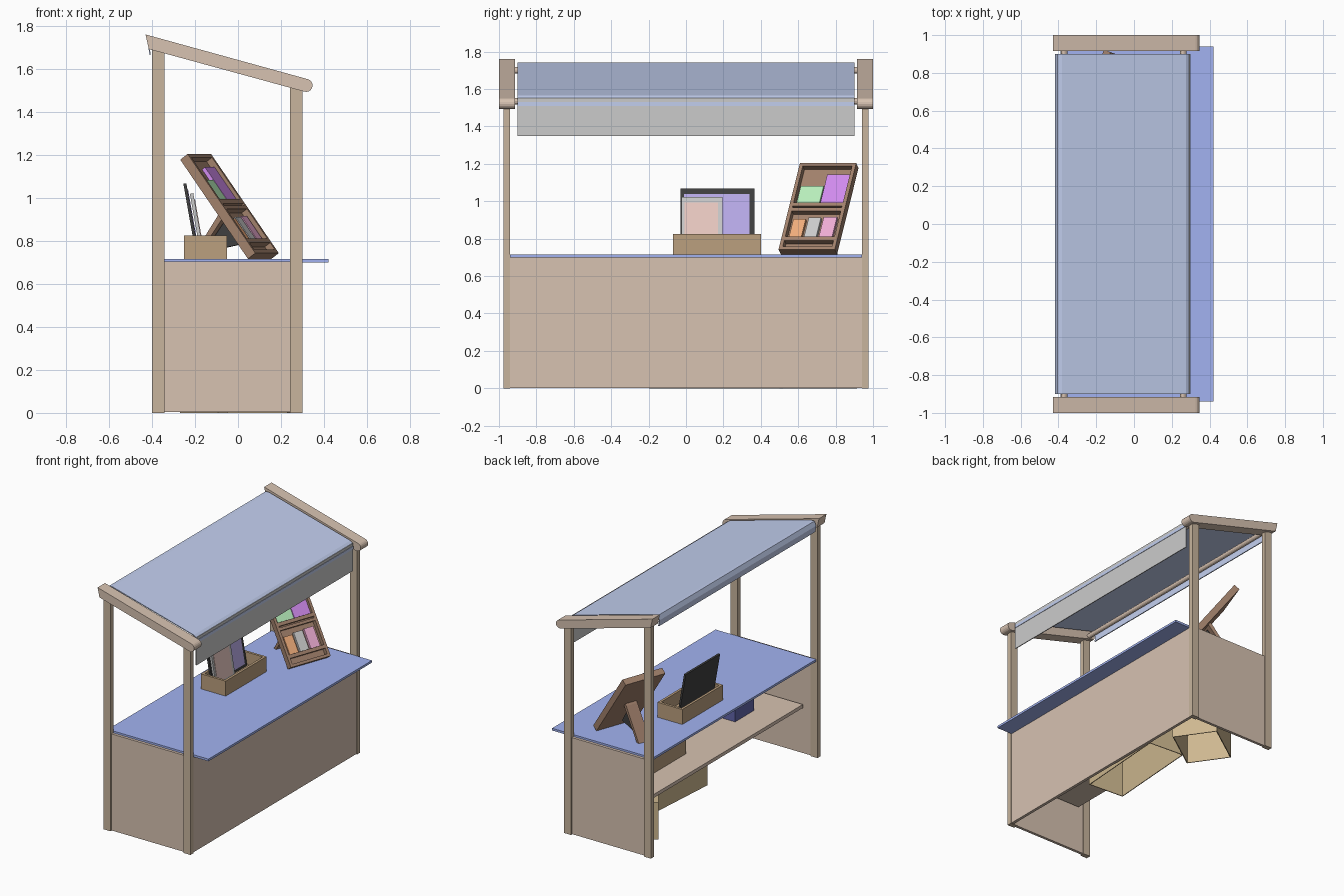
import bpy, bmesh, math
from mathutils import Matrix, Vector

if "Cube" in bpy.data.objects:
    bpy.data.objects.remove(bpy.data.objects["Cube"])

def mat(name, c):
    m = bpy.data.materials.new(name)
    m.diffuse_color = (*c, 1)
    m.use_nodes = True
    m.node_tree.nodes["Principled BSDF"].inputs["Base Color"].default_value = m.diffuse_color
    return m

WOOD = mat("light_wood", (.68, .54, .44))
POST = mat("post_wood", (.58, .46, .34))
BLUE = mat("counter_blue", (.36, .45, .88))
CLOTH = mat("awning_blue", (.54, .62, .86))
GREY = mat("valance_grey", (.68, .68, .68))
TRAY = mat("tray_wood", (.50, .35, .21))
DARK = mat("stand_wood", (.36, .22, .15))
BLACK = mat("black", (.05, .05, .05))
CARD = mat("cardboard", (.62, .48, .28))
NAVY = mat("navy", (.12, .13, .40))

def finish(name, bm, m):
    bmesh.ops.recalc_face_normals(bm, faces=bm.faces)
    me = bpy.data.meshes.new(name)
    bm.to_mesh(me)
    bm.free()
    ob = bpy.data.objects.new(name, me)
    bpy.context.collection.objects.link(ob)
    me.materials.append(m)
    return ob

def box(name, x, y, z, m, M=None):
    """Box from (min, max) ranges, optionally placed by matrix M."""
    bm = bmesh.new()
    bmesh.ops.create_cube(bm, size=1)
    for v in bm.verts:
        v.co = Vector([(r[0] + r[1]) / 2 + c * (r[1] - r[0]) for r, c in zip((x, y, z), v.co)])
    ob = finish(name, bm, m)
    if M:
        ob.matrix_world = M
    return ob

def extrude_y(name, pts, y0, y1, m, closed=True):
    """Sweep an x-z profile along y."""
    bm = bmesh.new()
    a = [bm.verts.new((x, y0, z)) for x, z in pts]
    b = [bm.verts.new((x, y1, z)) for x, z in pts]
    n = len(pts)
    for i in range(n if closed else n - 1):
        j = (i + 1) % n
        bm.faces.new((a[i], a[j], b[j], b[i]))
    if closed:
        bm.faces.new(a)
        bm.faces.new(b)
    return finish(name, bm, m)

def tray(name, x, y, z, m, t=.018):
    box(name + "_base", x, y, (z[0], z[0] + t), m)
    for i in (0, 1):
        s = 1 - 2 * i
        box(name + "_side", tuple(sorted((x[i], x[i] + s * t))), y, z, m)
        box(name + "_end", (x[0] + t, x[1] - t), tuple(sorted((y[i], y[i] + s * t))), z, m)

# posts, side panels and roof rails at both ends
arc = [(.317 + .03 * math.cos(math.radians(t)), 1.523 + .03 * math.sin(math.radians(t)))
       for t in range(-105, 76, 20)]
rail = [(-.43, 1.76), (-.415, 1.692)] + arc
for s in (-1, 1):
    def ys(a, b):
        return tuple(sorted((s * a, s * b)))
    box("back_post", (-.40, -.343), ys(.94, .975), (0, 1.70), POST)
    box("front_post", (.243, .30), ys(.94, .975), (0, 1.51), POST)
    box("side_panel", (-.343, .243), ys(.945, .965), (.003, .705), WOOD)
    extrude_y("roof_rail", rail, *ys(.915, 1.0), WOOD)

# counter
box("front_panel", (.275, .296), (-.94, .94), (.003, .70), WOOD)
box("counter_top", (-.39, .42), (-.94, .94), (.70, .716), BLUE)
box("under_shelf", (-.29, .275), (-.93, .93), (.34, .365), WOOD)

# crossbars under the awning
for x, z in ((-.37, 1.70), (.26, 1.535)):
    bm = bmesh.new()
    bmesh.ops.create_cone(bm, cap_ends=True, segments=12, radius1=.017, radius2=.017, depth=1.84,
                          matrix=Matrix.Translation((x, 0, z)) @ Matrix.Rotation(math.pi / 2, 4, 'X'))
    finish("crossbar", bm, WOOD)

# awning cloth with a short back flap and grey valance
cloth = [(-.412, 1.665), (-.418, 1.71), (-.405, 1.742), (-.38, 1.741), (.275, 1.565), (.295, 1.55)]
aw = extrude_y("awning", cloth, -.90, .90, CLOTH, False)
aw.modifiers.new("thickness", 'SOLIDIFY').thickness = .006
box("valance", (.29, .296), (-.90, .90), (1.35, 1.552), GREY)
box("valance_stripe", (.288, .299), (-.90, .90), (1.51, 1.532), CLOTH)

# tray on the counter with leaning pictures
tray("display_tray", (-.25, -.05), (-.07, .40), (.716, .825), TRAY)

def picture(name, x, y, h, frame, pane, t):
    M = Matrix.Translation((x, 0, .738)) @ Matrix.Rotation(math.radians(-10), 4, 'Y')
    box(name + "_frame", (-t, 0), y, (0, h), frame, M)
    box(name + "_pane", (0, .003), (y[0] + .018, y[1] - .025), (.02, h - .03), pane, M)

picture("large_picture", -.182, (-.03, .365), .335, BLACK, mat("violet", (.50, .42, .84)), .014)
picture("small_picture", -.158, (-.025, .195), .288, GREY, mat("rose", (.84, .60, .55)), .016)

# tilted book stand: local x = width, y = outward, z = up the slope
yaw, lean = math.radians(20), math.radians(36)
u = Vector((math.sin(yaw), math.cos(yaw), 0))
n = Vector((math.cos(yaw) * math.cos(lean), -math.sin(yaw) * math.cos(lean), math.sin(lean)))
S = Matrix((u, n, n.cross(u) if n.cross(u).z > 0 else u.cross(n))).transposed().to_4x4()
S = Matrix.Translation((.135, .645, .743)) @ S
W, H, D = .16, .57, .045
box("stand_back", (-W, W), (-D, -D + .012), (0, H), DARK, S)
for s in (-1, 1):
    box("stand_side", tuple(sorted((s * W, s * (W - .02)))), (-D, 0), (0, H), DARK, S)
for z0, z1, d in ((0, .02, 0), (.06, .085, 0), (.255, .275, 0), (.285, .31, 0), (H - .02, H, 0)):
    box("stand_ledge", (-W + .02, W - .02), (-D, d), (z0, z1), DARK, S)
books = [("orange", (-.125, -.055), (.087, .21), (.88, .42, .20)),
         ("pale", (-.04, .03), (.087, .22), (.75, .75, .73)),
         ("pink", (.045, .12), (.087, .225), (.86, .42, .66)),
         ("green", (-.13, 0), (.312, .43), (.48, .86, .50)),
         ("purple", (.005, .135), (.312, .505), (.64, .26, .86))]
for nm, x, z, c in books:
    box(nm + "_book", x, (-D + .012, -.015), z, mat(nm, c), S)

# stand strut and its black brace
R = Matrix.Translation((.135, .645, .716)) @ Matrix.Rotation(yaw, 4, 'Z').inverted()
def strut(name, pts, w, m):
    extrude_y(name, pts, -w, w, m).matrix_world = R
strut("stand_strut", [(-.36, 0), (-.335, 0), (-.19, .21), (-.20, .235), (-.215, .22)], .045, DARK)
strut("strut_brace", [(-.31, .03), (-.12, .07), (-.195, .19)], .012, BLACK)

# stock below the counter: shelf tray, small case, open cartons
tray("shelf_tray", (-.10, .10), (.14, .60), (.365, .475), TRAY)
box("blue_case", (-.08, .13), (-.67, -.45), (.365, .50), NAVY)

def carton(name, x, y, w, d, h, rot):
    bm = bmesh.new()
    bmesh.ops.create_cube(bm, size=1, matrix=Matrix.Translation((x, y, h / 2))
                          @ Matrix.Rotation(math.radians(rot), 4, 'Z') @ Matrix.Diagonal((w, d, h, 1)))
    bm.normal_update()
    bmesh.ops.delete(bm, geom=[f for f in bm.faces if f.normal.z < -.9], context='FACES_ONLY')
    ob = finish(name, bm, CARD)
    ob.modifiers.new("thickness", 'SOLIDIFY').thickness = .008

carton("long_carton", .115, .16, .28, .70, .27, -4)
carton("turned_carton", -.03, .68, .37, .31, .27, 35)
